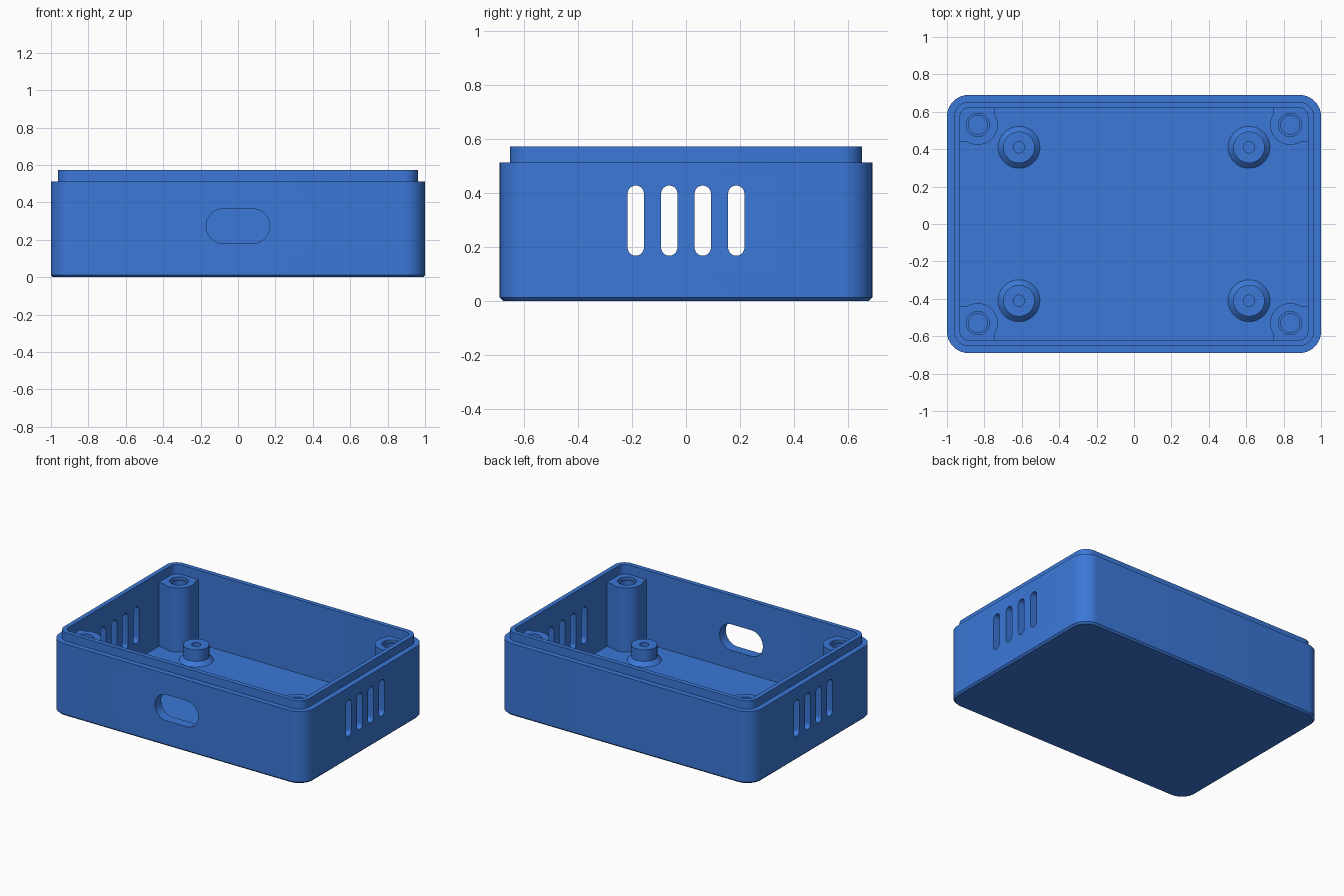
import bpy
import bmesh
from math import sin, cos, pi, radians, acos
from mathutils import Matrix

old = bpy.data.objects.get("Cube")
if old:
    bpy.data.objects.remove(old, do_unlink=True)

blue = bpy.data.materials.new("blue plastic")
blue.use_nodes = True
colour = (0.044, 0.188, 0.687, 1)
blue.diffuse_color = colour
blue.node_tree.nodes["Principled BSDF"].inputs["Base Color"].default_value = colour

# Main dimensions
HALF_X, HALF_Y, CORNER = 1.0, 0.69, 0.115
FLOOR, LEDGE, RIM, POST_TOP = 0.05, 0.513, 0.572, 0.505
WALL, STEP, CHAMFER = 0.07, 0.038, 0.012


def rounded_rect(hx, hy, r, steps=10):
    pts = []
    for i, (sx, sy) in enumerate([(1, 1), (-1, 1), (-1, -1), (1, -1)]):
        for k in range(steps + 1):
            a = (i + k / steps) * pi / 2
            pts.append((sx * (hx - r) + r * cos(a), sy * (hy - r) + r * sin(a)))
    return pts


def circle(r, n=40):
    return [(r * cos(2 * pi * k / n), r * sin(2 * pi * k / n)) for k in range(n)]


def loft(name, rings, matrix=Matrix()):
    """Join (outline, height) rings into a closed solid."""
    bm = bmesh.new()
    loops = [[bm.verts.new((x, y, z)) for x, y in pts] for pts, z in rings]
    n = len(loops[0])
    for low, high in zip(loops, loops[1:]):
        for i in range(n):
            j = (i + 1) % n
            bm.faces.new((low[i], low[j], high[j], high[i]))
    bm.faces.new(loops[0][::-1])
    bm.faces.new(loops[-1])
    bm.transform(matrix)
    bmesh.ops.recalc_face_normals(bm, faces=bm.faces)
    mesh = bpy.data.meshes.new(name)
    bm.to_mesh(mesh)
    bm.free()
    mesh.materials.append(blue)
    obj = bpy.data.objects.new(name, mesh)
    bpy.context.collection.objects.link(obj)
    return obj


def activate(obj):
    bpy.ops.object.select_all(action='DESELECT')
    obj.select_set(True)
    bpy.context.view_layer.objects.active = obj


def cut(obj, cutter):
    cutter.hide_render = True
    mod = obj.modifiers.new("cut", 'BOOLEAN')
    mod.operation = 'DIFFERENCE'
    mod.solver = 'EXACT'
    mod.object = cutter
    activate(obj)
    bpy.ops.object.modifier_apply(modifier=mod.name)
    bpy.data.objects.remove(cutter, do_unlink=True)


def smooth(obj):
    activate(obj)
    bpy.ops.object.shade_smooth_by_angle(angle=radians(30))


def inset_rect(d):
    return rounded_rect(HALF_X - d, HALF_Y - d, CORNER - d)


# Tray shell: chamfered base, outer wall, ledge, lip, inner wall, floor
shell = loft("case_shell", [
    (inset_rect(CHAMFER), 0), (inset_rect(0), CHAMFER), (inset_rect(0), LEDGE),
    (inset_rect(STEP), LEDGE), (inset_rect(STEP), RIM),
    (inset_rect(WALL), RIM), (inset_rect(WALL), FLOOR)])

# Port opening in the front wall
port = rounded_rect(0.17, 0.0925, 0.092)
cut(shell, loft("port_cutter", [(port, -0.1), (port, 0.1)],
                Matrix.Translation((0, -HALF_Y, 0.273)) @ Matrix.Rotation(pi / 2, 4, 'X')))

# Four vent slots through both side walls
vent = rounded_rect(0.13, 0.03, 0.0299)
for side in (-1, 1):
    for i in range(4):
        place = Matrix.Translation((side * HALF_X, (i - 1.5) * 0.124, 0.297))
        cut(shell, loft("vent_cutter", [(vent, -0.1), (vent, 0.1)],
                        place @ Matrix.Rotation(pi / 2, 4, 'Y')))
smooth(shell)

# Corner post outline: round boss blended into both walls
R, FLAT, BACK = 0.107, 0.09, -0.1
start = -acos(FLAT / R)
sweep = pi / 2 - 2 * start
boss = [(BACK, BACK), (FLAT, BACK)]
boss += [(R * cos(start + sweep * k / 24), R * sin(start + sweep * k / 24)) for k in range(25)]
boss.append((BACK, FLAT))

for sx, x_name in ((-1, "right"), (1, "left")):
    for sy, y_name in ((-1, "front"), (1, "back")):
        label = f"{y_name}_{x_name}"

        # Screw post with a counterbored blind hole
        place = Matrix.Translation((sx * 0.835, sy * 0.53, 0)) @ Matrix.Diagonal((-sx, -sy, 1, 1))
        post = loft(f"screw_post_{label}", [(boss, FLOOR - 0.01), (boss, POST_TOP)], place)
        cut(post, loft("hole_cutter", [
            (circle(0.05), POST_TOP - 0.25), (circle(0.05), POST_TOP - 0.02),
            (circle(0.062), POST_TOP - 0.02), (circle(0.062), POST_TOP + 0.05)], place))
        smooth(post)

        # Board standoff with a flared foot and pilot hole
        standoff = loft(f"standoff_{label}", [
            (circle(0.112), FLOOR - 0.01), (circle(0.112), FLOOR),
            (circle(0.084), FLOOR + 0.028), (circle(0.084), 0.16),
            (circle(0.03), 0.16), (circle(0.03), FLOOR + 0.005)],
            Matrix.Translation((sx * 0.615, sy * 0.41, 0)))
        smooth(standoff)
